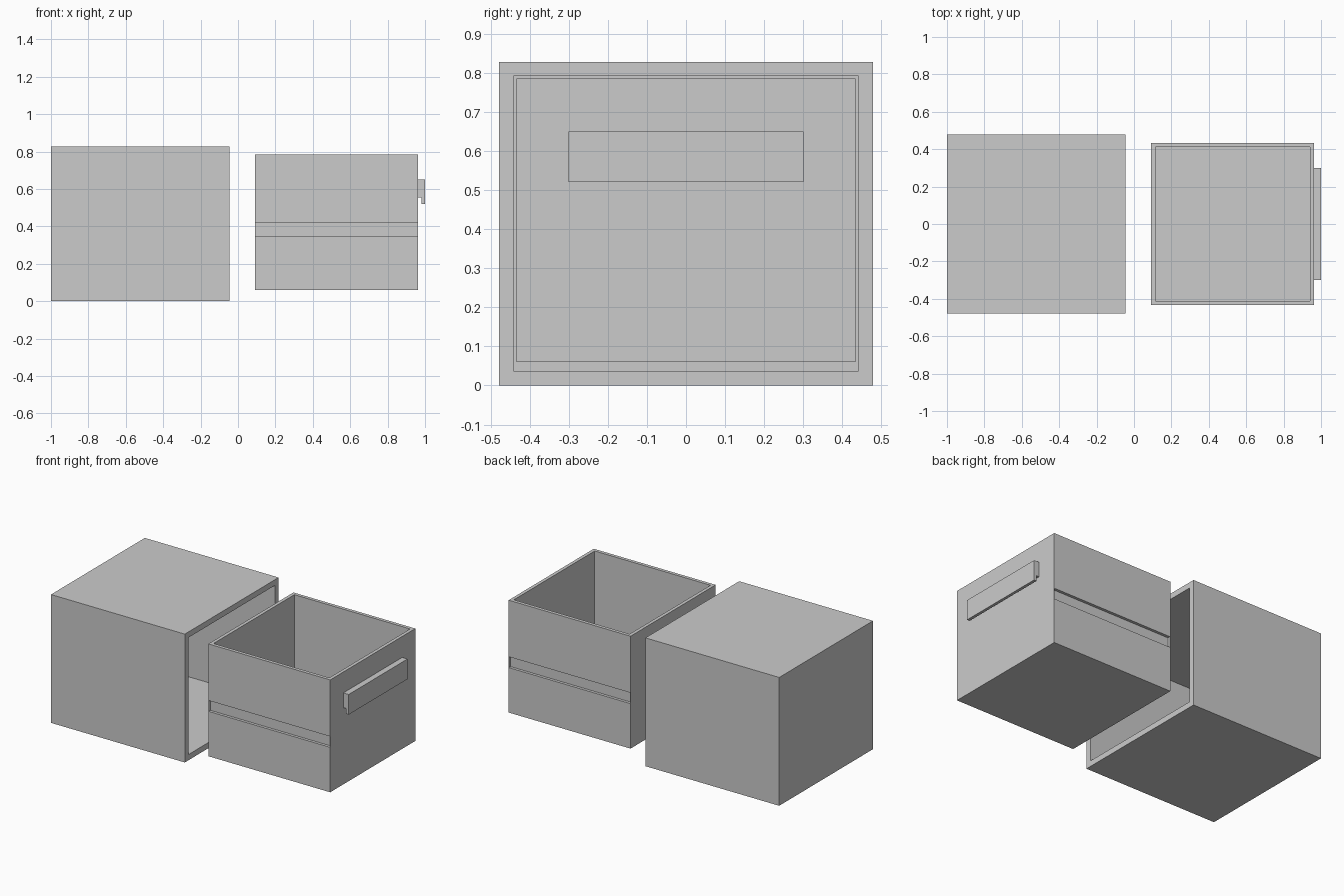
import bpy, bmesh
from mathutils import Vector

if "Cube" in bpy.data.objects:
    bpy.data.objects.remove(bpy.data.objects["Cube"])


def add_box(bm, lo, hi):
    lo, hi = Vector(lo), Vector(hi)
    geo = bmesh.ops.create_cube(bm, size=1)
    for v in geo["verts"]:
        v.co = (lo + hi) / 2 + v.co * (hi - lo)


def face_towards(bm, direction):
    return max(bm.faces, key=lambda f: f.calc_center_median().dot(Vector(direction)))


def hollow(bm, direction, rim, depth):
    # Inset the open side and push it inwards
    face = face_towards(bm, direction)
    bmesh.ops.inset_region(bm, faces=[face], thickness=rim)
    cavity = bmesh.ops.extrude_discrete_faces(bm, faces=[face])["faces"][0]
    bmesh.ops.translate(bm, verts=cavity.verts, vec=Vector(direction) * -depth)


def finish(bm, name):
    bmesh.ops.recalc_face_normals(bm, faces=bm.faces)
    mesh = bpy.data.meshes.new(name)
    bm.to_mesh(mesh)
    bm.free()
    obj = bpy.data.objects.new(name, mesh)
    bpy.context.collection.objects.link(obj)
    return obj


# Cabinet shell, open towards the drawer
bm = bmesh.new()
add_box(bm, (-1, -0.478, 0), (-0.045, 0.478, 0.828))
hollow(bm, (1, 0, 0), 0.052, 0.903)
finish(bm, "cabinet")

# Open-topped drawer
bm = bmesh.new()
add_box(bm, (0.092, -0.434, 0.06), (0.962, 0.434, 0.785))
hollow(bm, (0, 0, 1), 0.031, 0.694)
drawer = finish(bm, "drawer")

# Shallow runner grooves on both sides, closed by a thin skin at each end
bm = bmesh.new()
for side in (-1, 1):
    y0, y1 = sorted((side * 0.416, side * 0.5))
    add_box(bm, (0.094, y0, 0.35), (0.96, y1, 0.42))
cutter = finish(bm, "groove_cutter")
cutter.hide_render = True
cutter.hide_set(True)
cut = drawer.modifiers.new("grooves", "BOOLEAN")
cut.operation = "DIFFERENCE"
cut.solver = "EXACT"
cut.object = cutter

# Handle: hooked profile swept across the drawer front
profile = [(0.962, 0.65), (1, 0.65), (1, 0.52), (0.982, 0.52), (0.982, 0.555), (0.962, 0.555)]
bm = bmesh.new()
face = bm.faces.new([bm.verts.new((x, -0.3, z)) for x, z in profile])
swept = bmesh.ops.extrude_face_region(bm, geom=[face], use_keep_orig=True)["geom"]
bmesh.ops.translate(bm, verts=[g for g in swept if isinstance(g, bmesh.types.BMVert)], vec=(0, 0.6, 0))
finish(bm, "handle")
